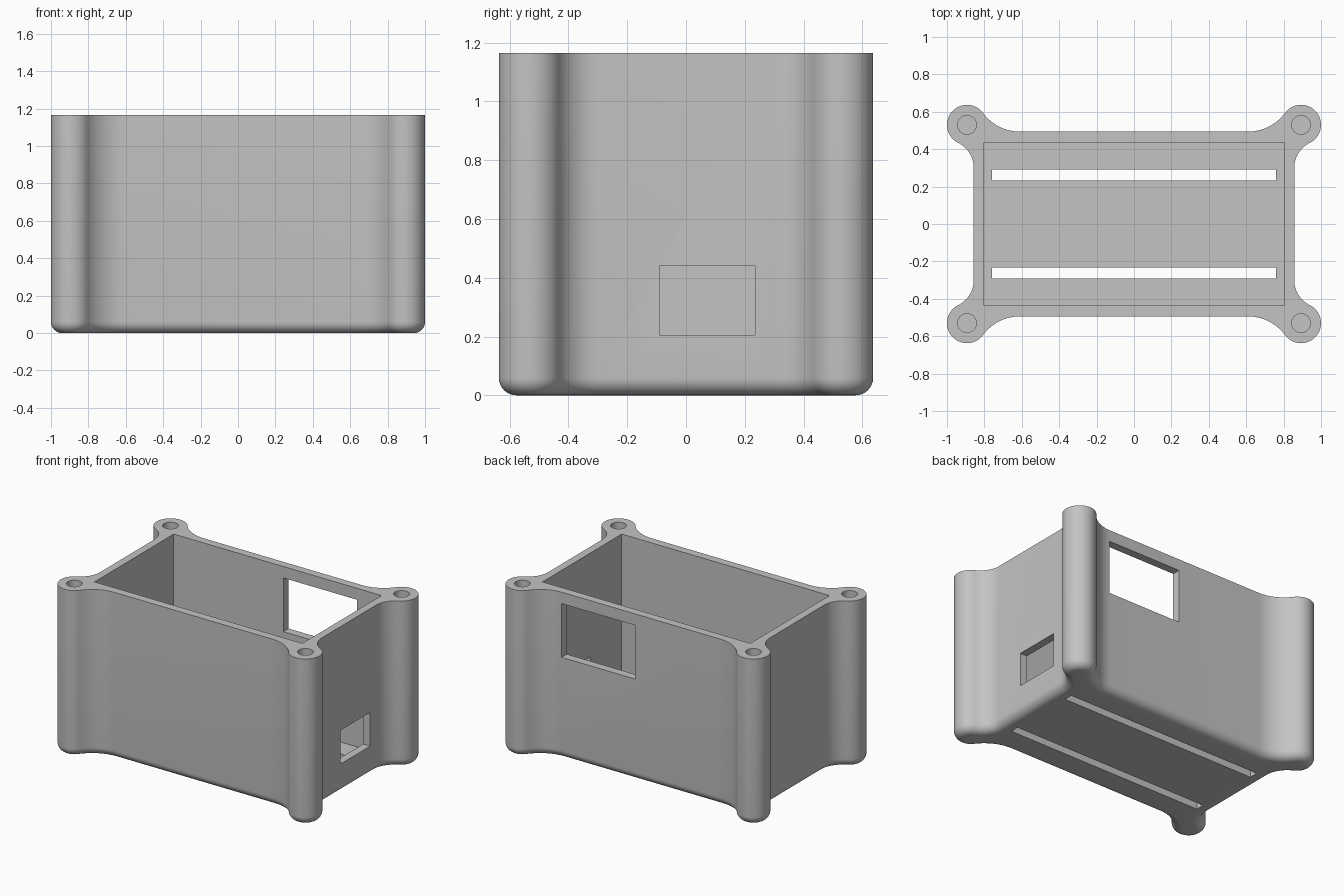
import bpy, bmesh
from math import atan2, cos, sin, pi, radians

if "Cube" in bpy.data.objects:
    bpy.data.objects.remove(bpy.data.objects["Cube"])

HEIGHT = 1.165
WALL_X, WALL_Y = 0.857, 0.494        # outer wall faces
CAVITY_X, CAVITY_Y, FLOOR = 0.803, 0.437, 0.057
POST_X, POST_Y, POST_R = 0.893, 0.53, 0.107
SIDE_START, BACK_START = 0.30, 0.61  # where the fillets leave the walls
EDGE_R = 0.06                        # rounding of the bottom edge

grey = bpy.data.materials.new("plain grey")
grey.use_nodes = True
colour = (0.55, 0.55, 0.55, 1)
grey.diffuse_color = colour
grey.node_tree.nodes["Principled BSDF"].inputs["Base Color"].default_value = colour


def arc(cx, cy, r, a0, a1, steps):
    angles = [a0 + (a1 - a0) * i / steps for i in range(steps + 1)]
    return [(cx + r * cos(a), cy + r * sin(a)) for a in angles]


def fillet_radius(along, across):
    """Radius of an arc tangent to both a wall and a corner post."""
    return (along ** 2 + across ** 2 - POST_R ** 2) / (2 * (POST_R + across))


def outline(inset):
    """Plan of the case, moved inwards by the inset."""
    r1 = fillet_radius(POST_Y - SIDE_START, POST_X - WALL_X)
    r2 = fillet_radius(POST_X - BACK_START, POST_Y - WALL_Y)
    ax, ay = WALL_X + r1, SIDE_START
    bx, by = BACK_START, WALL_Y + r2
    t1 = atan2(POST_Y - ay, POST_X - ax)
    t2 = atan2(by - POST_Y, bx - POST_X)
    q = arc(ax, ay, r1 + inset, pi, t1, 12)
    q += arc(POST_X, POST_Y, POST_R - inset, t1 - pi, t2, 32)[1:]
    q += arc(bx, by, r2 + inset, t2 - pi, -pi / 2, 12)[1:]
    return (q + [(-x, y) for x, y in reversed(q)]
            + [(-x, -y) for x, y in q] + [(x, -y) for x, y in reversed(q)])


def finish(bm, name):
    bmesh.ops.recalc_face_normals(bm, faces=bm.faces)
    mesh = bpy.data.meshes.new(name)
    bm.to_mesh(mesh)
    bm.free()
    mesh.materials.append(grey)
    ob = bpy.data.objects.new(name, mesh)
    bpy.context.collection.objects.link(ob)
    return ob


def box(name, x, y, z):
    bm = bmesh.new()
    bmesh.ops.create_cube(bm, size=1)
    for v in bm.verts:
        v.co = [lo + (hi - lo) * (c + 0.5) for c, (lo, hi) in zip(v.co, (x, y, z))]
    return finish(bm, name)


def cylinder(name, x, y, r, z0, z1):
    bm = bmesh.new()
    bmesh.ops.create_cone(bm, cap_ends=True, segments=40, radius1=r, radius2=r, depth=z1 - z0)
    bmesh.ops.translate(bm, vec=(x, y, (z0 + z1) / 2), verts=bm.verts)
    return finish(bm, name)


# Solid body: stacked outlines, rounded at the bottom
bm = bmesh.new()
levels = [(EDGE_R * (1 - sin(a)), EDGE_R * (1 - cos(a)))
          for a in (pi / 2 * i / 8 for i in range(9))] + [(0, HEIGHT)]
rings = [[bm.verts.new((x, y, z)) for x, y in outline(d)] for d, z in levels]
for low, high in zip(rings, rings[1:]):
    for i in range(len(low)):
        bm.faces.new((low[i - 1], low[i], high[i], high[i - 1]))
bm.faces.new(rings[0])
bm.faces.new(rings[-1])
case = finish(bm, "open_case")

# Cutters: cavity, back window, side port, floor slots and blind screw holes
cutters = [
    box("cavity_cutter", (-CAVITY_X, CAVITY_X), (-CAVITY_Y, CAVITY_Y), (FLOOR, HEIGHT + 0.1)),
    box("back_window_cutter", (0.045, 0.615), (0.3, 0.7), (0.71, 1.085)),
    box("side_port_cutter", (0.7, 1.1), (-0.09, 0.235), (0.205, 0.44)),
]
for s in (-1, 1):
    cutters.append(box("floor_slot_cutter", (-0.76, 0.76), sorted((s * 0.232, s * 0.292)), (-0.1, 0.1)))
    for t in (-1, 1):
        cutters.append(cylinder("screw_hole_cutter", t * POST_X, s * POST_Y, 0.05,
                                HEIGHT - 0.4, HEIGHT + 0.1))

bpy.context.view_layer.objects.active = case
for cutter in cutters:
    mod = case.modifiers.new("cut", 'BOOLEAN')
    mod.operation, mod.solver, mod.object = 'DIFFERENCE', 'EXACT', cutter
    bpy.ops.object.modifier_apply(modifier=mod.name)
    bpy.data.objects.remove(cutter)

# Smooth curves with crisp openings
bpy.ops.object.select_all(action='DESELECT')
case.select_set(True)
bpy.ops.object.shade_smooth_by_angle(angle=radians(30))
